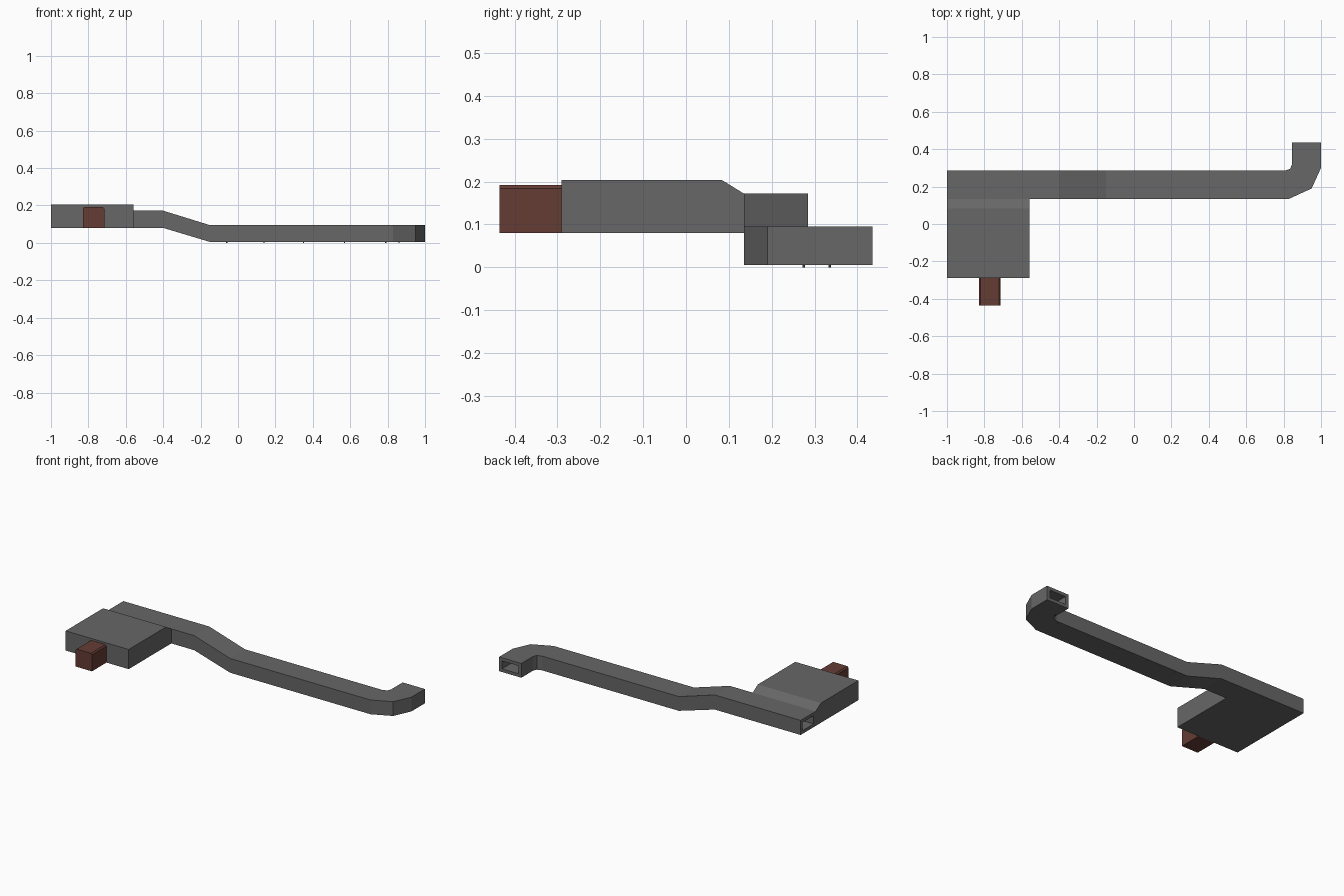
import bpy, bmesh, math
from mathutils import Vector

if "Cube" in bpy.data.objects:
    bpy.data.objects.remove(bpy.data.objects["Cube"])


def material(name, rgb):
    m = bpy.data.materials.new(name)
    m.diffuse_color = (*rgb, 1)
    m.use_nodes = True
    m.node_tree.nodes["Principled BSDF"].inputs["Base Color"].default_value = m.diffuse_color
    return m


GREY = material("duct grey", (0.135, 0.135, 0.135))
BROWN = material("red brown", (0.13, 0.045, 0.035))


def finish(name, bm, mat):
    bmesh.ops.recalc_face_normals(bm, faces=bm.faces)
    me = bpy.data.meshes.new(name)
    bm.to_mesh(me)
    bm.free()
    me.materials.append(mat)
    ob = bpy.data.objects.new(name, me)
    bpy.context.collection.objects.link(ob)
    return ob


def prism(name, profile, axis, lo, hi, mat):
    """Extrude a 2D profile along axis 0 (profile in y,z) or 1 (profile in x,z)."""
    bm = bmesh.new()
    def place(p, t):
        return (t, p[0], p[1]) if axis == 0 else (p[0], t, p[1])
    f = bm.faces.new([bm.verts.new(place(p, lo)) for p in profile])
    geo = bmesh.ops.extrude_face_region(bm, geom=[f])["geom"]
    step = Vector((hi - lo, 0, 0) if axis == 0 else (0, hi - lo, 0))
    bmesh.ops.translate(bm, verts=[g for g in geo if isinstance(g, bmesh.types.BMVert)], vec=step)
    return finish(name, bm, mat)


def tube(name, stations, wall, mat):
    """Hollow rectangular duct open at both ends; station = (side a, side b, z low, z high)."""
    bm = bmesh.new()
    rings = []
    for a, b, z0, z1 in stations:
        a, b = Vector(a), Vector(b)
        d = (b - a).normalized() * wall
        ring = []
        for p, q, l, h in ((a, b, z0, z1), (a + d, b - d, z0 + wall, z1 - wall)):
            ring.append([bm.verts.new((v.x, v.y, z)) for v, z in ((p, l), (q, l), (q, h), (p, h))])
        rings.append(ring)
    for r, s in zip(rings, rings[1:]):
        for k in (0, 1):
            for i in range(4):
                j = (i + 1) % 4
                bm.faces.new((r[k][i], r[k][j], s[k][j], s[k][i]))
    for r in (rings[0], rings[-1]):
        for i in range(4):
            j = (i + 1) % 4
            bm.faces.new((r[0][i], r[0][j], r[1][j], r[1][i]))
    return finish(name, bm, mat)


# Long duct: upper run, sloped drop, lower run, then a bend towards the back
F, B = 0.135, 0.285
tube("long_duct", [
    ((-1, F), (-1, B), 0.08, 0.172),
    ((-0.4, F), (-0.4, B), 0.08, 0.172),
    ((-0.15, F), (-0.15, B), 0.005, 0.095),
    ((0.83, F), (0.805, B), 0.005, 0.095),
    ((0.95, 0.19), (0.835, 0.295), 0.005, 0.095),
    ((1.0, 0.30), (0.845, 0.32), 0.005, 0.095),
    ((1.0, 0.435), (0.845, 0.435), 0.005, 0.095),
], 0.02, GREY)

# Wide plenum box with a sloped rear top edge
prism("plenum_box", [(-0.29, 0.08), (F, 0.08), (F, 0.172), (0.083, 0.204), (-0.29, 0.204)],
      0, -1, -0.56, GREY)

# Brown inlet stub with small chamfers along its top
prism("inlet_stub", [(-0.83, 0.08), (-0.715, 0.08), (-0.715, 0.184), (-0.723, 0.192),
                     (-0.822, 0.192), (-0.83, 0.184)], 1, -0.435, -0.28, BROWN)

# Brown insert just visible inside the open end of the upper run
prism("inner_insert", [(0.15, 0.1), (0.2, 0.1), (0.2, 0.152), (0.15, 0.152)],
      0, -0.88, -0.7, BROWN)

# Tiny studs under the lower run
bm = bmesh.new()
for x, y in ((-0.06, 0.275), (0.14, 0.275), (0.35, 0.275), (0.57, 0.275), (0.79, 0.275), (0.86, 0.335)):
    res = bmesh.ops.create_cone(bm, cap_ends=True, segments=8, radius1=0.003, radius2=0.003, depth=0.006)
    bmesh.ops.translate(bm, verts=res["verts"], vec=(x, y, 0.003))
finish("bottom_studs", bm, GREY)
